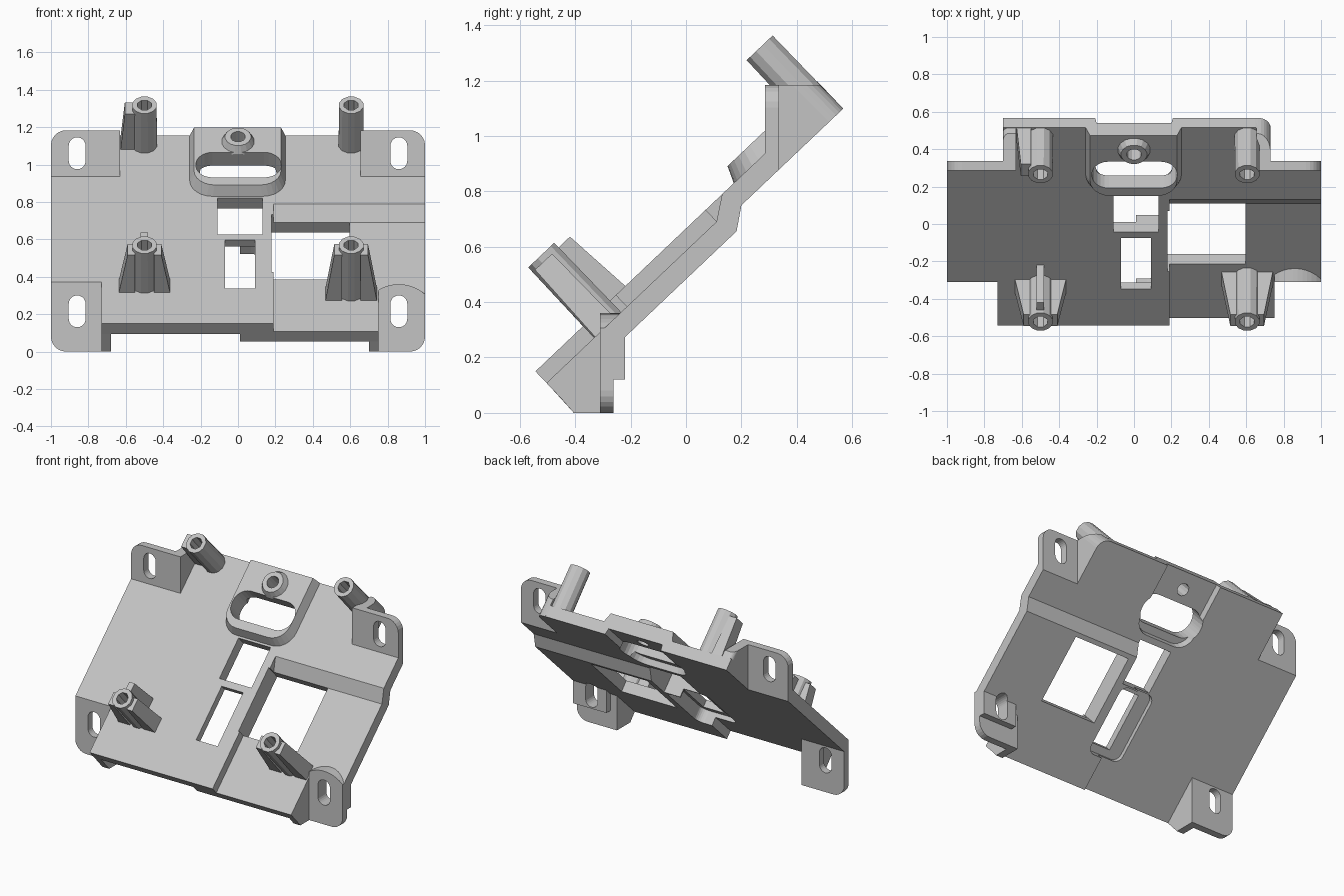
import bpy, bmesh, math
from mathutils import Vector

cube = bpy.data.objects.get("Cube")
if cube:
    bpy.data.objects.remove(cube, do_unlink=True)

grey = bpy.data.materials.new("light grey plastic")
grey.use_nodes = True
COLOUR = (0.55, 0.55, 0.55, 1)
grey.diffuse_color = COLOUR
grey.node_tree.nodes["Principled BSDF"].inputs["Base Color"].default_value = COLOUR

TILT = math.radians(43.5)
C, S = math.cos(TILT), math.sin(TILT)
LOW, HIGH = -0.291, 1.168        # ends of the sloping plate
BACK, TOP = 0.406, 0.483         # upper plate faces
BACK2, TOP2 = 0.35, 0.425        # sunken plate faces


def P(u, n):
    """Slope position and height above the slope, to (y, z)."""
    return (C * u - S * n, S * u + C * n)


def at_y(y, n):
    return (y, P((y + S * n) / C, n)[1])


def loft(name, a, b):
    """Solid between two rings of points."""
    bm = bmesh.new()
    va, vb = [bm.verts.new(p) for p in a], [bm.verts.new(p) for p in b]
    bm.faces.new(va)
    bm.faces.new(vb)
    for i in range(len(va)):
        j = (i + 1) % len(va)
        bm.faces.new((va[i], va[j], vb[j], vb[i]))
    bmesh.ops.recalc_face_normals(bm, faces=bm.faces)
    mesh = bpy.data.meshes.new(name)
    bm.to_mesh(mesh)
    bm.free()
    mesh.materials.append(grey)
    obj = bpy.data.objects.new(name, mesh)
    bpy.context.collection.objects.link(obj)
    return obj


def side(name, x0, x1, profile):
    """Extrude a (y, z) profile across x."""
    return loft(name, [(x0, *p) for p in profile], [(x1, *p) for p in profile])


def rise(name, low, n0, high, n1):
    """Loft (x, u) outlines along the slope normal."""
    return loft(name, [(x, *P(u, n0)) for x, u in low], [(x, *P(u, n1)) for x, u in high])


def rect(x0, x1, u0, u1, r=0, r_top=None, seg=6):
    r_top = r if r_top is None else r_top
    pts = []
    for k, (x, u, sx, su, rr) in enumerate(((x0, u0, 1, 1, r), (x1, u0, -1, 1, r),
                                            (x1, u1, -1, -1, r_top), (x0, u1, 1, -1, r_top))):
        if rr == 0:
            pts.append((x, u))
            continue
        for i in range(seg + 1):
            a = math.pi + (k + i / seg) * math.pi / 2
            pts.append((x + sx * rr + rr * math.cos(a), u + su * rr + rr * math.sin(a)))
    return pts


def ring(x, u, r, sides):
    return [(x + r * math.cos(math.tau * (i + .5) / sides),
             u + r * math.sin(math.tau * (i + .5) / sides)) for i in range(sides)]


def cut(cutter, *targets):
    cutter.hide_render = True
    for obj in targets:
        mod = obj.modifiers.new("cut", 'BOOLEAN')
        mod.operation, mod.solver, mod.object = 'DIFFERENCE', 'EXACT', cutter
        bpy.context.view_layer.update()
        deps = bpy.context.evaluated_depsgraph_get()
        mesh = bpy.data.meshes.new_from_object(obj.evaluated_get(deps))
        obj.modifiers.clear()
        obj.data = mesh
    bpy.data.objects.remove(cutter, do_unlink=True)


def round_edges(obj, rule, radius):
    """Round the edges whose two ends both satisfy the rule."""
    bm = bmesh.new()
    bm.from_mesh(obj.data)
    edges = [e for e in bm.edges if all(rule(v.co) for v in e.verts)]
    bmesh.ops.bevel(bm, geom=edges, offset=radius, segments=6, profile=0.5, affect='EDGES')
    bm.to_mesh(obj.data)
    bm.free()


# Side panels with upright mounting ears
EAR_F, EAR_B, EAR_T = 0.285, 0.336, 1.183
FOOT_F, FOOT_B = -0.31, -0.262
upper_ear = [at_y(EAR_F, TOP), (EAR_F, EAR_T), (EAR_B, EAR_T), at_y(EAR_B, BACK)]
right_panel = side("right_side_panel", -1, -0.70,
                   [(FOOT_F, 0), at_y(FOOT_F, TOP)] + upper_ear
                   + [at_y(FOOT_B, BACK), (FOOT_B, 0)])
left_panel = side("left_side_panel", 0.73, 1,
                  [(FOOT_F, 0), at_y(FOOT_F, TOP2), P(.555, TOP2), P(.638, TOP)] + upper_ear
                  + [P(.661, BACK), P(.584, BACK2), at_y(FOOT_B, BACK2), (FOOT_B, 0)])

# Rounded mound above the left foot
arc = [(0.75 + 0.25 * i / 10, 0.15 + math.sqrt(0.21 ** 2 - (0.25 * i / 10 - 0.11) ** 2))
       for i in range(11)]
outline = [(1, 0.12), (0.75, 0.12)] + arc
mound = loft("left_foot_mound", [(x, FOOT_F, z) for x, z in outline],
             [(x, -0.22, z) for x, z in outline])

for panel, s in ((right_panel, -1), (left_panel, 1)):
    round_edges(panel, lambda v: abs(v.x) > 0.99 and (v.z < 0.01 or v.z > 1.18), 0.08)
    for zc, y0, y1 in ((0.215, -0.6, -0.05), (1.06, 0.1, 0.6)):
        for target in ([panel, mound] if s > 0 and zc < 1 else [panel]):
            slot = rect(s * 0.86 - 0.045, s * 0.86 + 0.045, zc - 0.085, zc + 0.085, 0.0445)
            cut(loft("slot_cutter", [(x, y0, z) for x, z in slot],
                     [(x, y1, z) for x, z in slot]), target)

# Sloping plate: raised half, sunken half, and thick spine between
raised = side("raised_plate", -0.70, 0.19,
              [P(LOW, TOP), P(HIGH, TOP), P(HIGH, BACK), P(LOW, BACK)])
sunken = side("sunken_plate", 0.19, 0.73,
              [P(LOW, TOP2), P(.555, TOP2), P(.638, TOP), P(HIGH, TOP), P(HIGH, BACK),
               P(.661, BACK), P(.584, BACK2), P(LOW, BACK2)])
spine = side("plate_spine", 0.01, 0.19,
             [P(LOW, TOP - .02), P(.661, TOP - .02), P(.661, BACK), P(.584, BACK2), P(LOW, BACK2)])
round_edges(sunken, lambda v: v.x > 0.72 and v.z > 1.08, 0.08)

# Raised panel around the oval opening
hump = rise("raised_hump", rect(-.27, .265, .683, HIGH, .13, 0), TOP - .03,
            rect(-.235, .23, .722, HIGH, .11, 0), 0.543)
boss = rise("screw_boss", ring(0, 1.06, .095, 16), 0.53, ring(0, 1.06, .07, 16), 0.578)

# Openings
cut(rise("hollow_cutter", rect(-.23, .23, .70, 1.3, .1, 0), 0.30,
         rect(-.20, .20, .73, 1.3, .1, 0), 0.446), raised, sunken)
cut(rise("oval_cutter", rect(-.225, .23, .78, .975, .09), 0.2,
         rect(-.225, .23, .78, .975, .09), 0.8), raised, sunken, hump)
cut(rise("screw_cutter", ring(0, 1.06, .04, 12), 0.2, ring(0, 1.06, .04, 12), 0.8),
    raised, hump, boss)
cut(rise("recess_cutter", rect(-.16, .12, -.07, .39, .05), 0.2,
         rect(-.16, .12, -.07, .39, .05), 0.435), raised, spine)
for box in (rect(-.11, .13, .40, .683), rect(-.07, .09, -.02, .356)):
    cut(rise("window_cutter", box, 0.2, box, 0.52), raised, spine)
box = rect(.18, .595, .11, .555)
cut(rise("window_cutter", box, 0.2, box, 0.6), raised, sunken, spine)

# Gussets joining the feet and upper ears to the plate
for name, x0, x1, t, b in (("right_foot_gusset", -.73, -.68, TOP, BACK),
                           ("left_foot_gusset", .70, .75, TOP2, BACK2)):
    side(name, x0, x1, [P(LOW, t), P(.1, t), P(.1, b), at_y(FOOT_B, b),
                        (FOOT_B, 0), (-.405, 0), P(LOW, b)])
for name, x0, x1 in (("right_ear_gusset", -.70, -.63), ("left_ear_gusset", .655, .73)):
    gusset = side(name, x0, x1, [at_y(EAR_F, BACK), (EAR_F, EAR_T), (.484, EAR_T),
                                 P(HIGH, BACK)])
    r = .07 if x0 > 0 else .03
    round_edges(gusset, lambda v: abs(v.x) > .69 and v.y > .45, r)

# Standoffs with blind screw holes
TIP = 0.773
for label, x, base in (("right", -.5, TOP), ("left", .605, TOP2)):
    for level, u in (("lower", .013), ("upper", 1.10)):
        n0 = BACK + .002 if level == "upper" else base - .03
        post = rise(f"{label}_{level}_standoff", ring(x, u, .07, 12), n0,
                    ring(x, u, .067, 12), TIP)
        cut(rise("bore_cutter", ring(x, u, .04, 8), 0.55, ring(x, u, .04, 8), 0.9), post)
    # Flared wings on both sides of the lower posts
    for s in (-1, 1):
        near, far, tip = x + s * .05, x + s * .14, x + s * .09
        rise(f"{label}_standoff_wing", rect(near, far, -.05, .05), base - .02,
             rect(near, tip, -.04, .045), 0.75)

# Extra ribs on the right-hand posts
rise("lower_standoff_rib", rect(-.52, -.48, .06, .159), TOP - .03,
     rect(-.52, -.48, .06, .134), 0.75)
rise("upper_standoff_rib", rect(-.63, -.55, 1.06, HIGH), TOP - .03,
     rect(-.605, -.55, 1.06, 1.15), 0.745)
